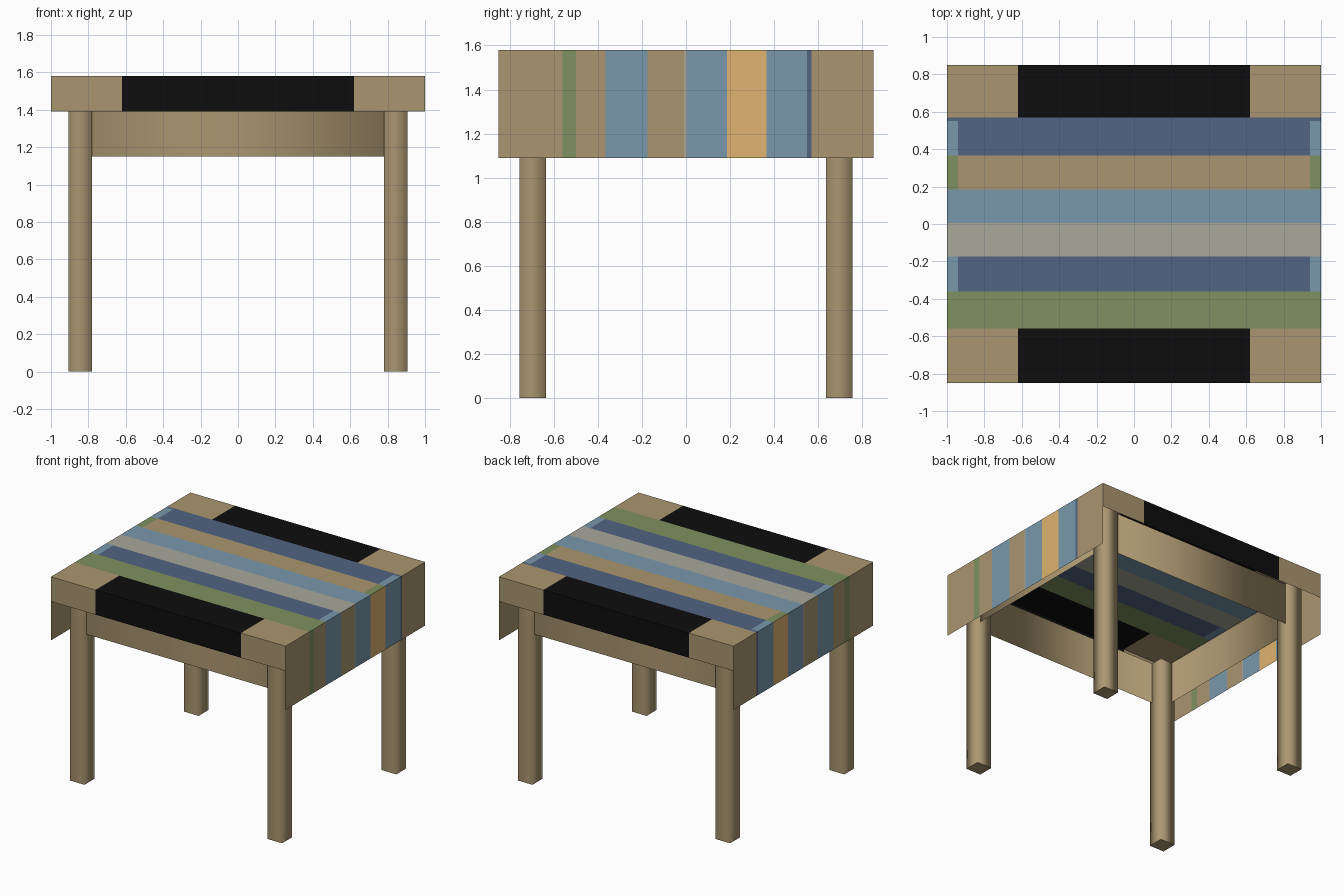
import bpy
import bmesh

if "Cube" in bpy.data.objects:
    bpy.data.objects.remove(bpy.data.objects["Cube"], do_unlink=True)


def material(name, rgb):
    """Flat material from 8-bit sRGB values."""
    lin = [((c / 255 + 0.055) / 1.055) ** 2.4 for c in rgb]
    m = bpy.data.materials.new(name)
    m.use_nodes = True
    m.diffuse_color = (*lin, 1)
    bsdf = next(n for n in m.node_tree.nodes if n.type == "BSDF_PRINCIPLED")
    bsdf.inputs["Base Color"].default_value = (*lin, 1)
    return m


COLOURS = {
    "tan": (170, 150, 112), "black": (13, 13, 13), "navy": (82, 100, 130),
    "blue": (121, 152, 171), "green": (127, 145, 96),
    "grey": (169, 168, 154), "orange": (224, 180, 113),
}
MATS = {name: material(name, rgb) for name, rgb in COLOURS.items()}
INDEX = {name: i for i, name in enumerate(COLOURS)}


def finish(bm, name, mats):
    me = bpy.data.meshes.new(name)
    bm.to_mesh(me)
    bm.free()
    for m in mats:
        me.materials.append(m)
    ob = bpy.data.objects.new(name, me)
    bpy.context.collection.objects.link(ob)
    return ob


TOP, SIDE_HEM, FRONT_HEM = 1.58, 1.09, 1.39
HX, HY = 1.0, 0.85

# Stripes as (upper y limit, colour): across the top, at its ends, down the sides
TOP_BANDS = [(-.56, "tan"), (-.36, "green"), (-.175, "navy"), (.005, "grey"),
             (.185, "blue"), (.365, "tan"), (.57, "navy"), (HY, "tan")]
END_BANDS = [(-.56, "tan"), (-.36, "green"), (-.175, "blue"), (.005, "grey"),
             (.185, "blue"), (.365, "green"), (.55, "blue"), (.57, "navy"), (HY, "tan")]
SIDE_BANDS = [(-.56, "tan"), (-.5, "green"), (-.365, "tan"), (-.175, "blue"),
              (-.01, "tan"), (.005, "grey"), (.185, "blue"), (.365, "orange"),
              (.55, "blue"), (.57, "navy"), (HY, "tan")]


def band(bands, y):
    return next(colour for limit, colour in bands if y <= limit)


def cloth_colour(c, n):
    if abs(n.x) > 0.5:
        return band(SIDE_BANDS, c.y)
    if abs(n.y) > 0.5 or abs(c.y) > 0.57:
        return "black" if abs(c.x) < 0.62 else "tan"
    return band(END_BANDS if abs(c.x) > 0.94 else TOP_BANDS, c.y)


# Striped cloth: a thin open-bottomed cover with long side flaps
bm = bmesh.new()
corners = [bm.verts.new((x, y, TOP)) for x, y in
           ((-HX, -HY), (HX, -HY), (HX, HY), (-HX, HY))]
bm.faces.new(corners)
for i in range(4):
    a, b = corners[i], corners[(i + 1) % 4]
    hem = FRONT_HEM if i % 2 == 0 else SIDE_HEM
    low = [bm.verts.new((v.co.x, v.co.y, hem)) for v in (a, b)]
    bm.faces.new((b, a, *low))


def slice_at(co, normal):
    geom = bm.verts[:] + bm.edges[:] + bm.faces[:]
    bmesh.ops.bisect_plane(bm, geom=geom, plane_co=co, plane_no=normal, dist=1e-5)


for x in (-.94, -.62, .62, .94):
    slice_at((x, 0, 0), (1, 0, 0))
for y in sorted({b[0] for b in TOP_BANDS + END_BANDS + SIDE_BANDS} - {HY}):
    slice_at((0, y, 0), (0, 1, 0))
bm.normal_update()
for f in bm.faces:
    f.material_index = INDEX[cloth_colour(f.calc_center_median(), f.normal)]
finish(bm, "striped_cloth", MATS.values())


def prism(name, x0, x1, y0, y1, z0, z1, capped):
    """Four smooth walls, with optional separate flat end caps."""
    bm = bmesh.new()
    plan = ((x0, y0), (x1, y0), (x1, y1), (x0, y1))
    low, high = ([bm.verts.new((x, y, z)) for x, y in plan] for z in (z0, z1))
    for i in range(4):
        j = (i + 1) % 4
        bm.faces.new((low[i], low[j], high[j], high[i])).smooth = True
    if capped:
        bm.faces.new([bm.verts.new((x, y, z0)) for x, y in reversed(plan)])
        bm.faces.new([bm.verts.new((x, y, z1)) for x, y in plan])
    return finish(bm, name, [MATS["tan"]])


# Apron: thin frame joining the legs
prism("apron", -.88, .88, -.73, .73, 1.15, 1.47, False)

# Four square legs
for sx, side in ((-1, "right"), (1, "left")):
    for sy, end in ((-1, "front"), (1, "back")):
        xs = sorted((sx * .78, sx * .905))
        ys = sorted((sy * .635, sy * .755))
        prism(f"{end}_{side}_leg", *xs, *ys, 0, 1.47, True)
